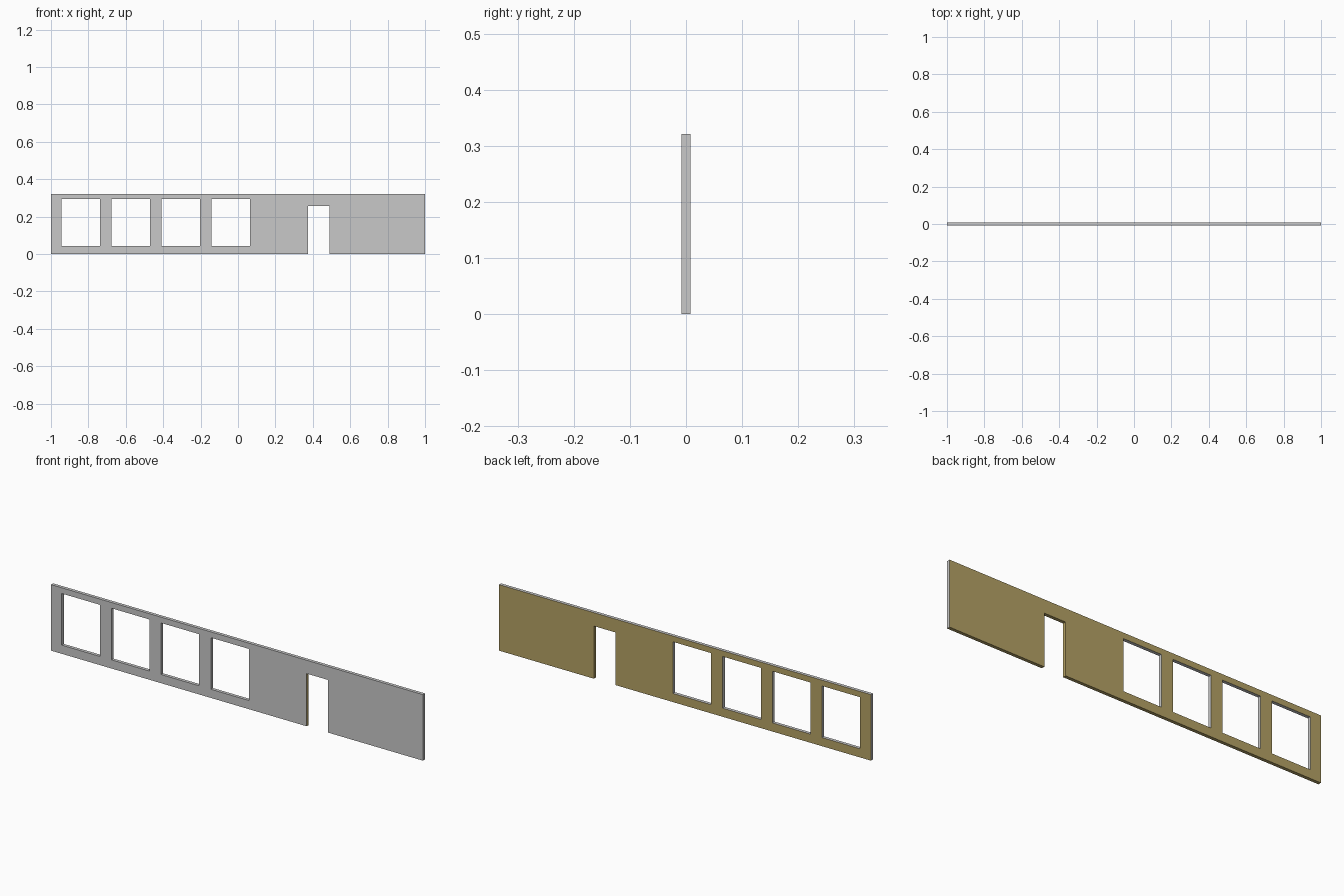
import bpy
import bmesh

if "Cube" in bpy.data.objects:
    bpy.data.objects.remove(bpy.data.objects["Cube"])

HEIGHT, HALF_T = 0.321, 0.008
SILL, WINDOW_TOP, DOOR_TOP = 0.042, 0.293, 0.256
DOOR = (0.375, 0.490)
WINDOWS = [(-0.943 + i * 0.2675, -0.738 + i * 0.2675) for i in range(4)]


def flat_material(name, rgb):
    mat = bpy.data.materials.new(name)
    mat.diffuse_color = (*rgb, 1)
    mat.use_nodes = True
    mat.node_tree.nodes["Principled BSDF"].inputs["Base Color"].default_value = mat.diffuse_color
    return mat


# Layout: cell grid in the wall plane, with the openings left out
xs = sorted([-1, 1, *DOOR, *[x for w in WINDOWS for x in w]])
zs = [0, SILL, DOOR_TOP, WINDOW_TOP, HEIGHT]


def solid(i, k):
    if not (0 <= i < len(xs) - 1 and 0 <= k < len(zs) - 1):
        return False
    x, z = (xs[i] + xs[i + 1]) / 2, (zs[k] + zs[k + 1]) / 2
    in_window = SILL < z < WINDOW_TOP and any(a < x < b for a, b in WINDOWS)
    in_door = z < DOOR_TOP and DOOR[0] < x < DOOR[1]
    return not (in_window or in_door)


# Wall: front and back panels plus edge strips wherever a cell meets open air
bm = bmesh.new()
for i in range(len(xs) - 1):
    for k in range(len(zs) - 1):
        if not solid(i, k):
            continue
        c = [(xs[i], zs[k]), (xs[i + 1], zs[k]),
             (xs[i + 1], zs[k + 1]), (xs[i], zs[k + 1])]
        front = [bm.verts.new((x, -HALF_T, z)) for x, z in c]
        back = [bm.verts.new((x, HALF_T, z)) for x, z in c]
        bm.faces.new(front)
        bm.faces.new(back[::-1])
        for s, (di, dk) in enumerate([(0, -1), (1, 0), (0, 1), (-1, 0)]):
            if not solid(i + di, k + dk):
                t = (s + 1) % 4
                bm.faces.new((front[t], front[s], back[s], back[t]))
bmesh.ops.remove_doubles(bm, verts=bm.verts[:], dist=1e-5)
bm.normal_update()

# Olive on the back, the underside and the door reveal; grey elsewhere
for f in bm.faces:
    p = f.calc_center_median()
    is_edge = abs(f.normal.y) < 0.5
    door_reveal = (is_edge and DOOR[0] - 0.001 < p.x < DOOR[1] + 0.001
                   and p.z < DOOR_TOP + 0.001)
    olive = f.normal.y > 0.5 or p.z < 0.001 or door_reveal
    f.material_index = 1 if olive else 0

mesh = bpy.data.meshes.new("wall")
bm.to_mesh(mesh)
bm.free()
mesh.materials.append(flat_material("light grey", (0.58, 0.58, 0.58)))
mesh.materials.append(flat_material("olive tan", (0.46, 0.36, 0.13)))
wall = bpy.data.objects.new("wall", mesh)
bpy.context.collection.objects.link(wall)
